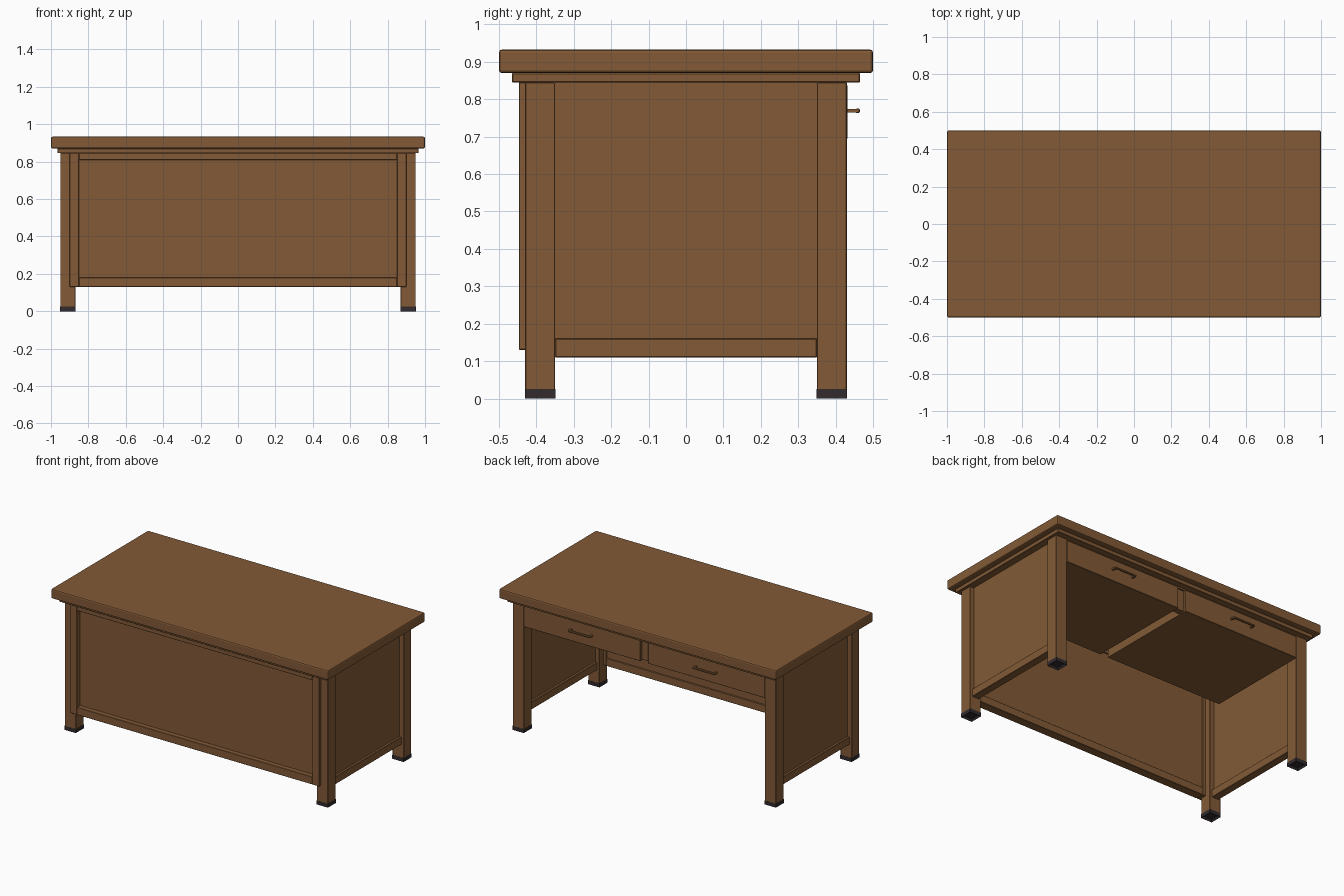
import bpy
import bmesh

if "Cube" in bpy.data.objects:
    bpy.data.objects.remove(bpy.data.objects["Cube"])


def material(name, rgb):
    m = bpy.data.materials.new(name)
    m.diffuse_color = (*rgb, 1)
    m.use_nodes = True
    m.node_tree.nodes["Principled BSDF"].inputs["Base Color"].default_value = m.diffuse_color
    return m


WOOD = material("brown wood", (0.225, 0.102, 0.037))
RUBBER = material("dark rubber", (0.032, 0.024, 0.027))


def box(name, x, y, z, mat=WOOD, bevel=0.0, segments=1):
    """Box given by its (min, max) range on each axis."""
    bm = bmesh.new()
    bmesh.ops.create_cube(bm, size=1)
    for v in bm.verts:
        for i, (lo, hi) in enumerate((x, y, z)):
            v.co[i] = lo if v.co[i] < 0 else hi
    if bevel:
        bmesh.ops.bevel(bm, geom=bm.edges[:], offset=bevel, segments=segments,
                        profile=0.5, affect='EDGES')
    return finish(name, bm, mat)


def finish(name, bm, mat):
    mesh = bpy.data.meshes.new(name)
    bm.to_mesh(mesh)
    bm.free()
    mesh.materials.append(mat)
    ob = bpy.data.objects.new(name, mesh)
    bpy.context.collection.objects.link(ob)
    return ob


def span(side, a, b):
    """Range a..b, mirrored when side is -1."""
    return tuple(sorted((side * a, side * b)))


def foot(name, x, y):
    """Leg cap with a hollow underside."""
    ob = box(name, x, y, (0, 0.025), RUBBER)
    bm = bmesh.new()
    bm.from_mesh(ob.data)
    bm.normal_update()
    under = [f for f in bm.faces if f.normal.z < -0.9]
    bmesh.ops.inset_region(bm, faces=under, thickness=0.014)
    for v in under[0].verts:
        v.co.z = 0.012
    bm.to_mesh(ob.data)
    bm.free()


# Desktop and the thinner board below it
box("desktop", (-1, 1), (-0.5, 0.5), (0.87, 0.933), bevel=0.008, segments=2)
box("under_top", (-0.965, 0.965), (-0.465, 0.465), (0.845, 0.87), bevel=0.002)

for sx, side in ((-1, "left"), (1, "right")):
    # Legs and feet
    for sy, end in ((-1, "front"), (1, "back")):
        lx, ly = span(sx, 0.87, 0.95), span(sy, 0.35, 0.43)
        box(f"{end}_{side}_leg", lx, ly, (0.02, 0.845), bevel=0.002)
        foot(f"{end}_{side}_foot", span(sx, 0.869, 0.951), span(sy, 0.349, 0.431))

    # Side panel with its bottom rail
    box(f"{side}_side_panel", span(sx, 0.9, 0.92), (-0.35, 0.35), (0.15, 0.845))
    box(f"{side}_side_rail", span(sx, 0.885, 0.935), (-0.35, 0.35), (0.11, 0.16), bevel=0.002)

    # Stile of the front panel frame
    box(f"{side}_front_stile", span(sx, 0.85, 0.9), (-0.447, -0.39), (0.13, 0.845), bevel=0.002)

    # Drawer: box, slightly proud front
    box(f"{side}_drawer_box", span(sx, 0.028, 0.872), (-0.27, 0.425), (0.694, 0.835))
    box(f"{side}_drawer_front", span(sx, 0.028, 0.87), (0.415, 0.432), (0.694, 0.838), bevel=0.002)

    # Bow handle: grip and two short posts
    cx = sx * 0.45
    box(f"{side}_handle_grip", (cx - 0.08, cx + 0.08), (0.453, 0.465), (0.763, 0.775), bevel=0.003)
    for s in (-1, 1):
        px = cx + s * 0.074
        box(f"{side}_handle_post", (px - 0.006, px + 0.006), (0.43, 0.46), (0.764, 0.774))

# Rails and recessed panel of the closed front
box("front_bottom_rail", (-0.85, 0.85), (-0.447, -0.39), (0.13, 0.18), bevel=0.002)
box("front_top_rail", (-0.85, 0.85), (-0.447, -0.39), (0.81, 0.845), bevel=0.002)
box("front_panel", (-0.855, 0.855), (-0.415, -0.398), (0.17, 0.82))

# Drawer rail under the top and the post between the drawers
box("back_top_rail", (-0.87, 0.87), (0.38, 0.425), (0.835, 0.847))
box("drawer_divider", (-0.028, 0.028), (0.375, 0.415), (0.7, 0.845))
